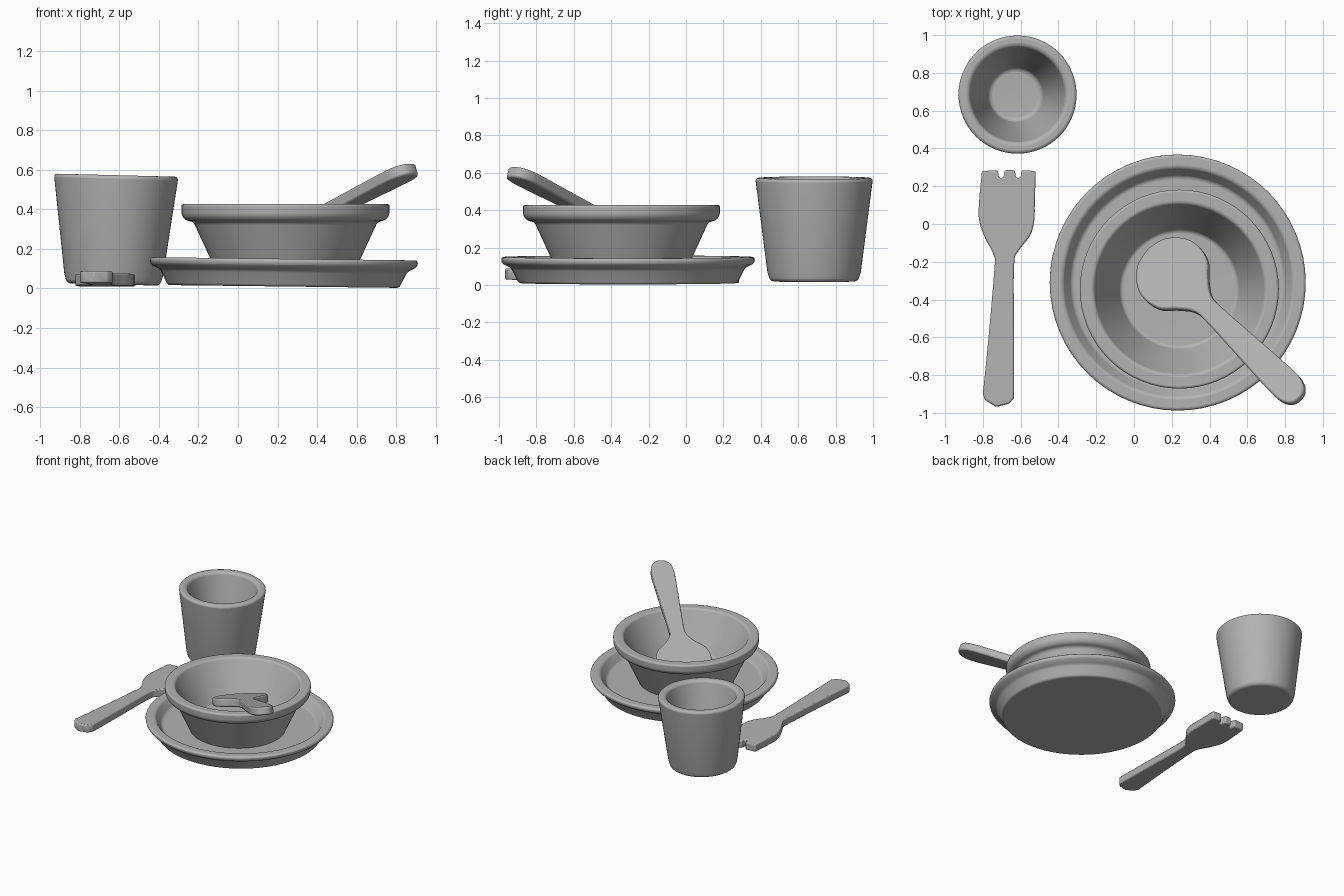
import bpy, bmesh, math
from mathutils import Matrix, Vector

cube = bpy.data.objects.get("Cube")
if cube:
    bpy.data.objects.remove(cube, do_unlink=True)

grey = bpy.data.materials.new("plain_grey")
grey.use_nodes = True
colour = (0.45, 0.45, 0.45, 1)
grey.diffuse_color = colour
grey.node_tree.nodes["Principled BSDF"].inputs["Base Color"].default_value = colour


def finish(name, bm, matrix, bevel, segments=3):
    bmesh.ops.recalc_face_normals(bm, faces=bm.faces)
    mesh = bpy.data.meshes.new(name)
    bm.to_mesh(mesh)
    bm.free()
    mesh.materials.append(grey)
    obj = bpy.data.objects.new(name, mesh)
    bpy.context.collection.objects.link(obj)
    obj.matrix_world = matrix
    mod = obj.modifiers.new("rounded_edges", "BEVEL")
    mod.width = bevel
    mod.segments = segments
    mod.limit_method = "ANGLE"
    mod.angle_limit = math.radians(25)
    bpy.ops.object.select_all(action="DESELECT")
    obj.select_set(True)
    bpy.context.view_layer.objects.active = obj
    bpy.ops.object.shade_smooth_by_angle(angle=math.radians(40))
    return obj


def lathe(name, profile, place, tilt=0, bevel=0.012):
    """Spin a closed (radius, height) profile that starts and ends on the axis."""
    bm = bmesh.new()
    verts = [bm.verts.new((r, 0, z)) for r, z in profile]
    edges = [bm.edges.new(pair) for pair in zip(verts, verts[1:])]
    bmesh.ops.spin(bm, geom=verts + edges, cent=(0, 0, 0), axis=(0, 0, 1),
                   angle=math.tau, steps=64, use_merge=False)
    bmesh.ops.remove_doubles(bm, verts=bm.verts, dist=0.0005)
    matrix = Matrix.Translation(place) @ Matrix.Rotation(tilt, 4, "Y")
    return finish(name, bm, matrix, bevel)


def slab(name, outline, thickness, matrix, bevel):
    """Extrude a flat outline downward from its top face."""
    bm = bmesh.new()
    face = bm.faces.new([bm.verts.new((x, y, 0)) for x, y in outline])
    result = bmesh.ops.extrude_face_region(bm, geom=[face])
    moved = [v for v in result["geom"] if isinstance(v, bmesh.types.BMVert)]
    bmesh.ops.translate(bm, verts=moved, vec=(0, 0, -thickness))
    return finish(name, bm, matrix, bevel, 2)


def smooth(points, steps=5):
    """Catmull-Rom curve through the points."""
    pts = [Vector(p) for p in points]
    pts = [pts[0]] + pts + [pts[-1]]
    out = []
    for a, b, c, d in zip(pts, pts[1:], pts[2:], pts[3:]):
        for i in range(steps):
            t = i / steps
            out.append(0.5 * (2 * b + (c - a) * t + (2 * a - 5 * b + 4 * c - d) * t**2
                              + (3 * b - a - 3 * c + d) * t**3))
    return out + [pts[-1]]


# Plate with a broad rolled rim
lathe("plate", [(0, 0), (0.585, 0), (0.625, 0.08), (0.665, 0.1), (0.68, 0.118),
                (0.675, 0.14), (0.61, 0.14), (0.56, 0.07), (0, 0.065)],
      (0.23, -0.31, 0.01), tilt=0.012)

# Bowl sitting on the plate
lathe("bowl", [(0, 0.065), (0.34, 0.065), (0.465, 0.335), (0.505, 0.345), (0.525, 0.37),
               (0.527, 0.427), (0.455, 0.427), (0.31, 0.135), (0, 0.125)],
      (0.24, -0.345, 0))

# Tapered cup
lathe("cup", [(0, 0), (0.235, 0), (0.25, 0.05), (0.315, 0.553), (0.255, 0.553),
              (0.14, 0.08), (0, 0.075)],
      (-0.63, 0.685, 0.02), tilt=0.025, bevel=0.018)

# Spoon: half outline along its length, mirrored to the other side
half = smooth([(-0.195, 0), (-0.17, 0.1), (-0.09, 0.178), (0, 0.2), (0.09, 0.178),
               (0.16, 0.115), (0.24, 0.062), (0.34, 0.056), (0.6, 0.07), (0.86, 0.083),
               (0.95, 0.074), (0.995, 0.04), (1.005, 0)])
spoon_outline = half + [(x, -y) for x, y in reversed(half[1:-1])]
spoon_matrix = (Matrix.Translation((0.2, -0.26, 0.29)) @ Matrix.Rotation(math.radians(-44.5), 4, "Z")
                @ Matrix.Rotation(math.radians(-20), 4, "Y"))
slab("spoon", spoon_outline, 0.06, spoon_matrix, 0.01)

# Fork: curved sides, short slots between the tines
left = smooth([(-0.805, 0.28), (-0.82, 0.12), (-0.82, 0.02), (-0.79, -0.07), (-0.74, -0.17),
               (-0.74, -0.25), (-0.77, -0.6), (-0.8, -0.9)], 4)
right = smooth([(-0.635, -0.92), (-0.635, -0.6), (-0.635, -0.22), (-0.61, -0.14),
                (-0.55, -0.06), (-0.528, 0.02), (-0.525, 0.12), (-0.52, 0.28)], 4)
tines = []
for x in (-0.613, -0.703):
    tines += [(x + 0.018, 0.285), (x + 0.012, 0.245), (x - 0.012, 0.245), (x - 0.018, 0.285)]
fork_outline = left + [(-0.79, -0.93), (-0.73, -0.968), (-0.66, -0.95)] + right + tines
fork_matrix = Matrix.Translation((0, 0, 0.074)) @ Matrix.Rotation(-0.015, 4, "X")
slab("fork", fork_outline, 0.06, fork_matrix, 0.008)
